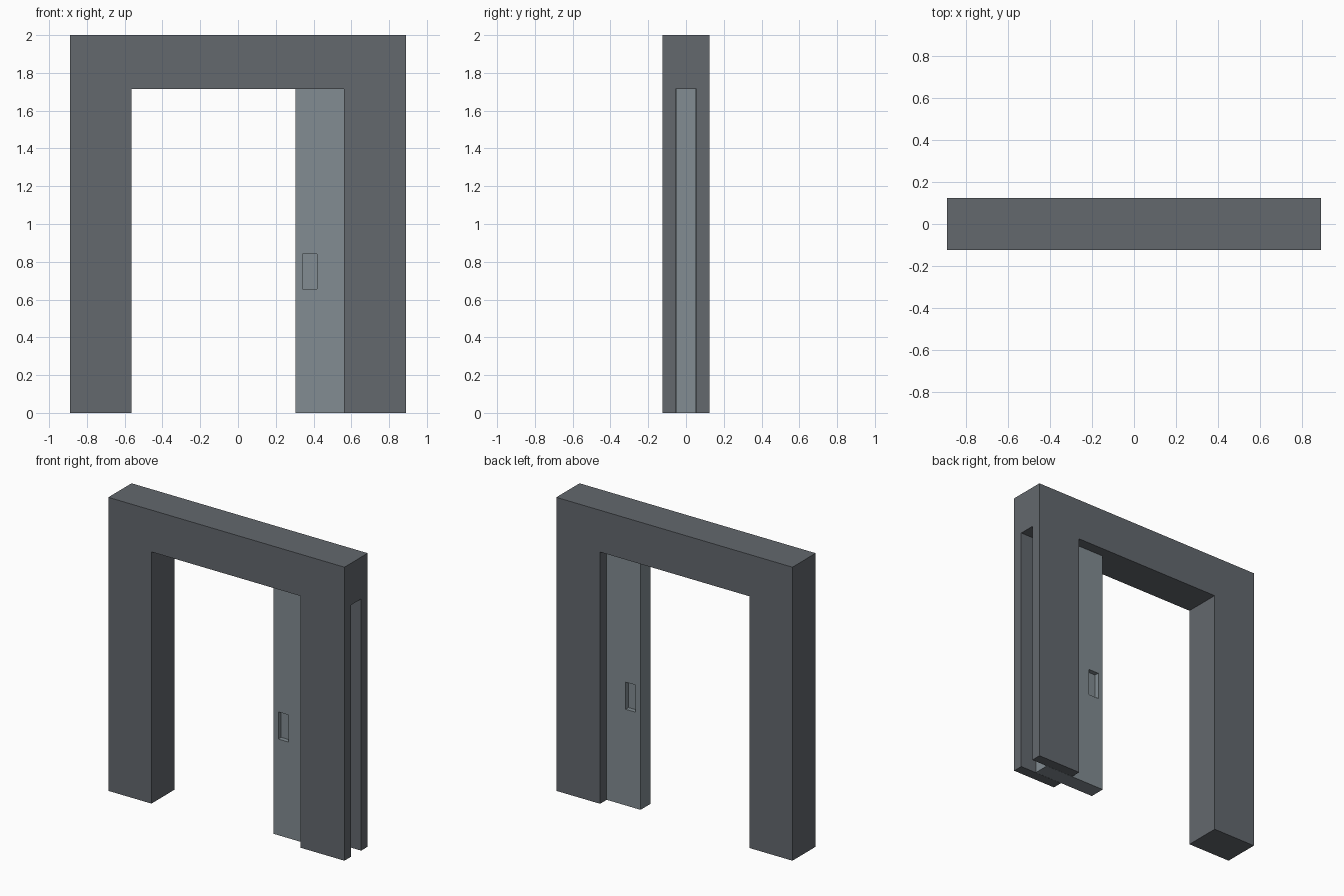
import bpy, bmesh
from mathutils import Vector

if "Cube" in bpy.data.objects:
    bpy.data.objects.remove(bpy.data.objects["Cube"])


def material(name, rgb):
    m = bpy.data.materials.new(name)
    m.diffuse_color = (*rgb, 1)
    m.use_nodes = True
    m.node_tree.nodes["Principled BSDF"].inputs["Base Color"].default_value = m.diffuse_color
    return m


def add_object(name, bm, mat):
    bmesh.ops.recalc_face_normals(bm, faces=bm.faces)
    mesh = bpy.data.meshes.new(name)
    bm.to_mesh(mesh)
    bm.free()
    obj = bpy.data.objects.new(name, mesh)
    bpy.context.collection.objects.link(obj)
    mesh.materials.append(mat)
    return obj


def prism(name, outline, y0, y1, mat):
    """Extrude an x/z outline from y0 to y1."""
    bm = bmesh.new()
    face = bm.faces.new([bm.verts.new((x, y0, z)) for x, z in outline])
    ext = bmesh.ops.extrude_face_region(bm, geom=[face])["geom"]
    verts = [v for v in ext if isinstance(v, bmesh.types.BMVert)]
    bmesh.ops.translate(bm, verts=verts, vec=Vector((0, y1 - y0, 0)))
    return add_object(name, bm, mat)


def box(name, x0, x1, y0, y1, z0, z1, mat):
    return prism(name, [(x0, z0), (x1, z0), (x1, z1), (x0, z1)], y0, y1, mat)


def cut(obj, cutter):
    mod = obj.modifiers.new("cut", "BOOLEAN")
    mod.operation = "DIFFERENCE"
    mod.solver = "EXACT"
    mod.object = cutter
    cutter.hide_render = True
    cutter.hide_set(True)


frame_grey = material("dark frame grey", (0.125, 0.138, 0.155))
door_grey = material("door blue grey", (0.223, 0.262, 0.287))

HALF, TOP, DEPTH = 0.89, 2.0, 0.125
LEFT, RIGHT, HEAD = -0.565, 0.56, 1.715
SLOT = 0.055

# door frame: portal outline with a solid left post
frame = prism("door_frame", [
    (-HALF, 0), (LEFT, 0), (LEFT, HEAD), (RIGHT, HEAD),
    (RIGHT, 0), (HALF, 0), (HALF, TOP), (-HALF, TOP)], -DEPTH, DEPTH, frame_grey)

# pocket running right through the right post
cut(frame, box("pocket_cutter", 0.5, 1.0, -SLOT, SLOT, -0.1, HEAD, frame_grey))

# sliding door partly drawn into the pocket
door = box("sliding_door", 0.305, 0.77, -SLOT + 0.001, SLOT - 0.001, 0, HEAD - 0.001, door_grey)

# recessed hand pulls on both faces
for side, name in ((-1, "front"), (1, "back")):
    ya, yb = sorted((side * 0.023, side * 0.1))
    cut(door, box(name + "_pull_cutter", 0.342, 0.417, ya, yb, 0.655, 0.84, door_grey))
